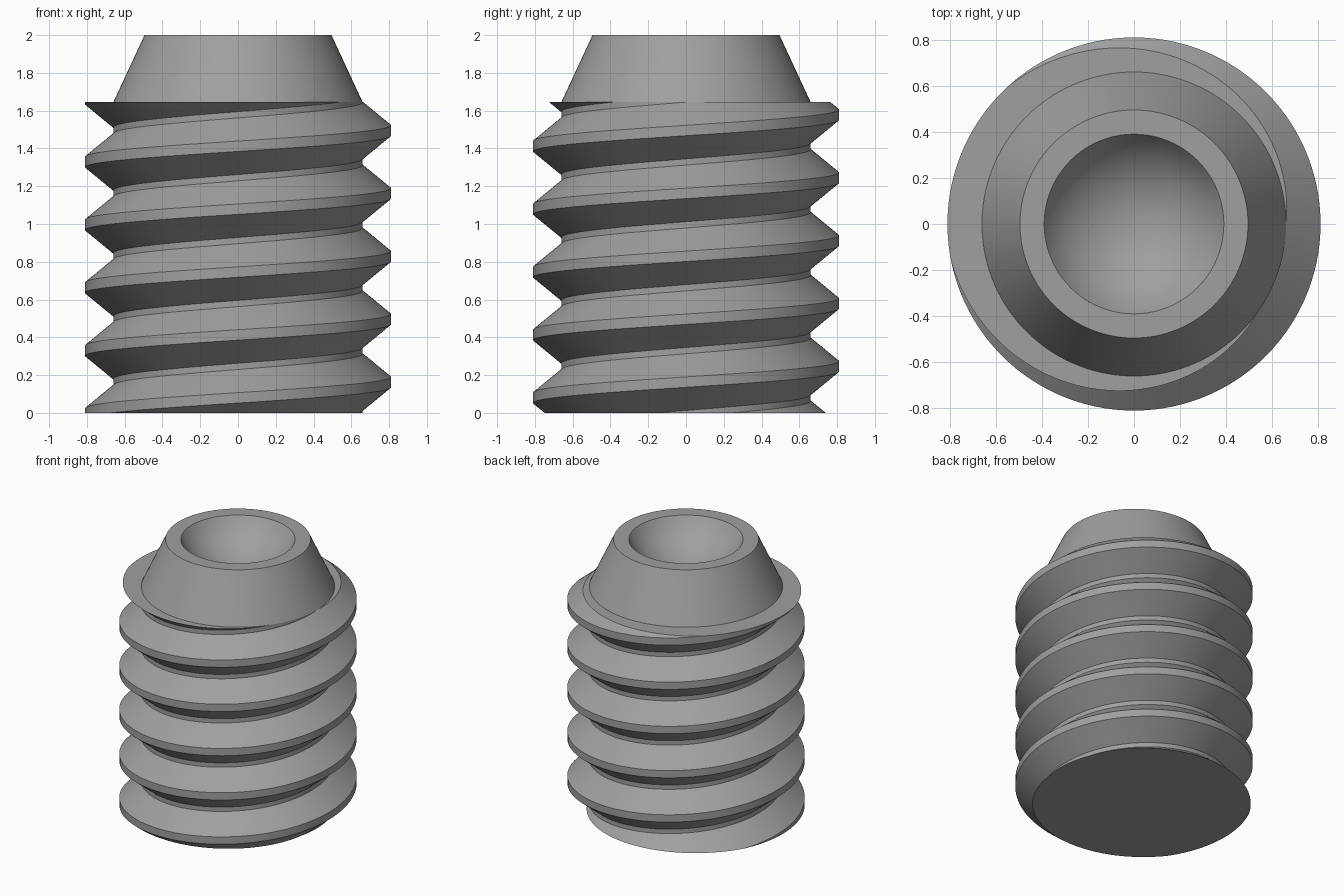
import bpy
import bmesh
from math import pi, cos, sin, asin, sqrt

cube = bpy.data.objects.get("Cube")
if cube:
    bpy.data.objects.remove(cube, do_unlink=True)

STEPS = 120                 # segments per turn
PITCH = 0.333
ROOT, CREST = 0.66, 0.81    # thread radii
SHOULDER, TOP = 1.645, 2.0
RIM, CUP = 0.495, 0.39      # outer and inner radii of the end rim
CUP_SPHERE = 0.45           # radius of the spherical recess

# Thread profile: (radius, height relative to the crest centre)
PROFILE = [(CREST, -0.0275), (CREST, 0.0275), (ROOT, 0.15), (ROOT, 0.183)]

bm = bmesh.new()

# Helical thread surface, swept past both ends
rows = []
for n in range(-2 * STEPS, 7 * STEPS):
    a = 2 * pi * n / STEPS
    z = 0.163 + PITCH * n / STEPS
    rows.append([bm.verts.new((r * cos(a), r * sin(a), z + dz)) for r, dz in PROFILE])
for n in range(len(rows) - STEPS - 1):
    here = rows[n] + [rows[n + STEPS][0]]
    ahead = rows[n + 1] + [rows[n + 1 + STEPS][0]]
    for j in range(len(PROFILE)):
        bm.faces.new((here[j], ahead[j], ahead[j + 1], here[j + 1]))


def trim(height, direction):
    """Cut the thread flat and return the edges of the cut."""
    bmesh.ops.bisect_plane(bm, geom=bm.verts[:] + bm.edges[:] + bm.faces[:], dist=1e-6,
                           plane_co=(0, 0, height), plane_no=(0, 0, direction),
                           clear_outer=True)
    loose = [v for v in bm.verts if not v.link_faces]
    bmesh.ops.delete(bm, geom=loose, context='VERTS')
    return [e for e in bm.edges if e.is_boundary
            and all(abs(v.co.z - height) < 1e-4 for v in e.verts)]


# Flat closed bottom
bmesh.ops.contextual_create(bm, geom=trim(0, -1))
loop = trim(SHOULDER, 1)

# Shoulder, tapered end, rim and spherical cup, grown ring by ring
rings = [(ROOT, SHOULDER), (RIM, TOP), (CUP, TOP)]
edge_angle = asin(CUP / CUP_SPHERE)
centre_z = TOP + sqrt(CUP_SPHERE ** 2 - CUP ** 2)
for i in range(11, -1, -1):
    t = edge_angle * i / 12
    rings.append((CUP_SPHERE * sin(t), centre_z - CUP_SPHERE * cos(t)))
for radius, z in rings:
    geom = bmesh.ops.extrude_edge_only(bm, edges=loop)["geom"]
    loop = [g for g in geom if isinstance(g, bmesh.types.BMEdge)]
    for v in (g for g in geom if isinstance(g, bmesh.types.BMVert)):
        flat = v.co.xy.normalized() * radius if radius > 0 else (0, 0)
        v.co = (flat[0], flat[1], z)

bmesh.ops.remove_doubles(bm, verts=bm.verts[:], dist=1e-4)
bmesh.ops.recalc_face_normals(bm, faces=bm.faces[:])

mesh = bpy.data.meshes.new("set_screw")
bm.to_mesh(mesh)
bm.free()
screw = bpy.data.objects.new("set_screw", mesh)
bpy.context.collection.objects.link(screw)

# Plain grey metal
steel = bpy.data.materials.new("grey_steel")
steel.use_nodes = True
colour = (0.35, 0.35, 0.35, 1)
steel.diffuse_color = colour
steel.node_tree.nodes["Principled BSDF"].inputs["Base Color"].default_value = colour
mesh.materials.append(steel)

# Smooth round surfaces with sharp thread edges
bpy.ops.object.select_all(action='DESELECT')
screw.select_set(True)
bpy.context.view_layer.objects.active = screw
bpy.ops.object.shade_smooth_by_angle(angle=pi / 9)
